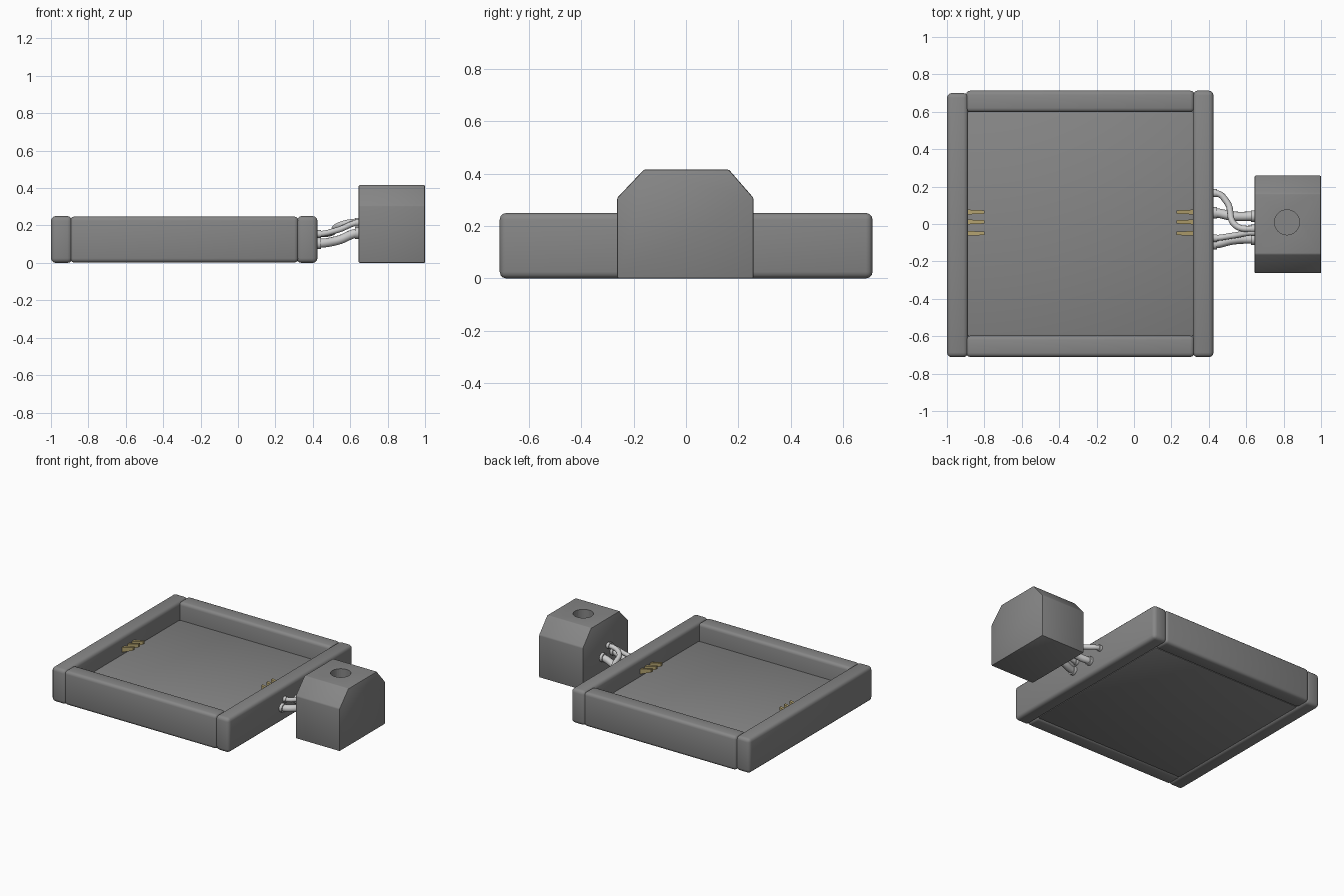
import bpy, bmesh, math
from mathutils import Vector

if "Cube" in bpy.data.objects:
    bpy.data.objects.remove(bpy.data.objects["Cube"])


def material(name, rgb):
    m = bpy.data.materials.new(name)
    m.diffuse_color = (*rgb, 1)
    m.use_nodes = True
    m.node_tree.nodes["Principled BSDF"].inputs["Base Color"].default_value = m.diffuse_color
    return m


GOLD = material("gold_contact", (0.45, 0.36, 0.16))
CABLE = material("cable_grey", (0.7, 0.7, 0.7))
BODY = material("dark_grey_body", (0.24, 0.24, 0.24))


def box(name, lo, hi, bevel=0.0, segments=3):
    lo, hi = Vector(lo), Vector(hi)
    bpy.ops.mesh.primitive_cube_add(size=1, location=(lo + hi) / 2)
    ob = bpy.context.object
    ob.name = name
    ob.scale = hi - lo
    bpy.ops.object.transform_apply(location=False, rotation=False, scale=True)
    ob.data.materials.append(BODY)
    add_bevel(ob, bevel, segments)
    return ob


def add_bevel(ob, width, segments):
    mod = ob.modifiers.new("bevel", 'BEVEL')
    mod.width, mod.segments = width, segments
    mod.limit_method = 'ANGLE'
    bpy.context.view_layer.objects.active = ob
    bpy.ops.object.modifier_apply(modifier=mod.name)
    bpy.ops.object.shade_smooth_by_angle(angle=math.radians(35))


# Tray: four rounded rails around a rounded floor slab
box("left_rail", (-1.0, -0.712, 0), (-0.887, 0.70, 0.25), 0.025)
box("right_rail", (0.315, -0.712, 0), (0.425, 0.713, 0.25), 0.025)
box("front_rail", (-0.898, -0.711, 0.002), (0.323, -0.597, 0.248), 0.022)
box("back_rail", (-0.898, 0.598, 0.002), (0.323, 0.713, 0.248), 0.022)
box("tray_floor", (-0.892, -0.602, 0.004), (0.32, 0.603, 0.122), 0.012, 2)

# Tapered spring contacts, mirrored across the tray centre
MID = -0.286
for i, y in enumerate((0.064, 0.011, -0.05)):
    bm = bmesh.new()
    root = [(-0.893, y + s * 0.013, z) for s, z in ((-1, .135), (1, .135), (1, .172), (-1, .172))]
    tip = [(-0.80, y + s * 0.009, z) for s, z in ((-1, .172), (1, .172), (1, .195), (-1, .195))]
    a = [bm.verts.new((x - MID, yy, z)) for x, yy, z in root]
    b = [bm.verts.new((x - MID, yy, z)) for x, yy, z in tip]
    bm.faces.new(a)
    bm.faces.new(b[::-1])
    for k in range(4):
        n = (k + 1) % 4
        bm.faces.new((a[k], b[k], b[n], a[n]))
    bmesh.ops.recalc_face_normals(bm, faces=bm.faces)
    me = bpy.data.meshes.new("contact_pair")
    bm.to_mesh(me)
    bm.free()
    me.materials.append(GOLD)
    ob = bpy.data.objects.new(f"contact_pair_{i + 1}", me)
    ob.location.x = MID
    bpy.context.collection.objects.link(ob)
    ob.modifiers.new("mirror", 'MIRROR').use_axis = (True, False, False)

# Power block: chamfered profile extruded along x
profile = [(-.263, 0), (.258, 0), (.258, .308), (.164, .416), (-.161, .416), (-.263, .308)]
bm = bmesh.new()
face = bm.faces.new([bm.verts.new((0.645, y, z)) for y, z in profile])
ext = bmesh.ops.extrude_face_region(bm, geom=[face])
bmesh.ops.translate(bm, vec=(0.355, 0, 0),
                    verts=[v for v in ext["geom"] if isinstance(v, bmesh.types.BMVert)])
bmesh.ops.recalc_face_normals(bm, faces=bm.faces)
me = bpy.data.meshes.new("power_block")
bm.to_mesh(me)
bm.free()
me.materials.append(BODY)
block = bpy.data.objects.new("power_block", me)
bpy.context.collection.objects.link(block)
bpy.ops.object.select_all(action='DESELECT')
block.select_set(True)
add_bevel(block, 0.006, 2)

# Round socket in the top of the block
bpy.ops.mesh.primitive_cylinder_add(vertices=32, radius=0.067, depth=0.3,
                                    location=(0.818, 0.009, 0.466))
cutter = bpy.context.object
cutter.name = "socket_cutter"
cutter.hide_render = True
cutter.data.materials.append(BODY)
mod = block.modifiers.new("socket", 'BOOLEAN')
mod.object, mod.operation, mod.solver = cutter, 'DIFFERENCE', 'EXACT'
bpy.context.view_layer.objects.active = block
bpy.ops.object.modifier_apply(modifier=mod.name)
bpy.data.objects.remove(cutter)


# Cables with a plug collar at each end
def cable(name, pts, radius):
    cu = bpy.data.curves.new(name, 'CURVE')
    cu.dimensions = '3D'
    cu.bevel_depth, cu.bevel_resolution, cu.resolution_u = radius, 3, 8
    cu.use_fill_caps = True
    sp = cu.splines.new('BEZIER')
    sp.bezier_points.add(len(pts) - 1)
    for p, co in zip(sp.bezier_points, pts):
        p.co = co
        p.handle_left_type = p.handle_right_type = 'AUTO'
    for p in (sp.bezier_points[0], sp.bezier_points[-1]):
        p.handle_left_type = p.handle_right_type = 'FREE'
        p.handle_left = p.co - Vector((0.05, 0, 0))
        p.handle_right = p.co + Vector((0.05, 0, 0))
    cu.materials.append(CABLE)
    bpy.context.collection.objects.link(bpy.data.objects.new(name, cu))
    for end, x, p in (("tray", 0.432, pts[0]), ("block", 0.638, pts[-1])):
        bpy.ops.mesh.primitive_cylinder_add(vertices=16, radius=radius * 1.25, depth=0.026,
                                            location=(x, p[1], p[2]),
                                            rotation=(0, math.pi / 2, 0))
        collar = bpy.context.object
        collar.name = f"{name}_{end}_collar"
        collar.data.materials.append(CABLE)
        bpy.ops.object.shade_smooth_by_angle(angle=math.radians(35))


cable("cable_crossing", [(.42, .165, .155), (.495, .12, .16), (.54, -.005, .20), (.65, -.025, .22)], .017)
cable("cable_thick_back", [(.42, .06, .105), (.53, .042, .12), (.65, .042, .16)], .025)
cable("cable_thick_front", [(.42, -.106, .105), (.53, -.085, .12), (.65, -.08, .16)], .025)
cable("cable_thin_front", [(.42, -.075, .155), (.53, -.062, .175), (.65, -.045, .215)], .016)
